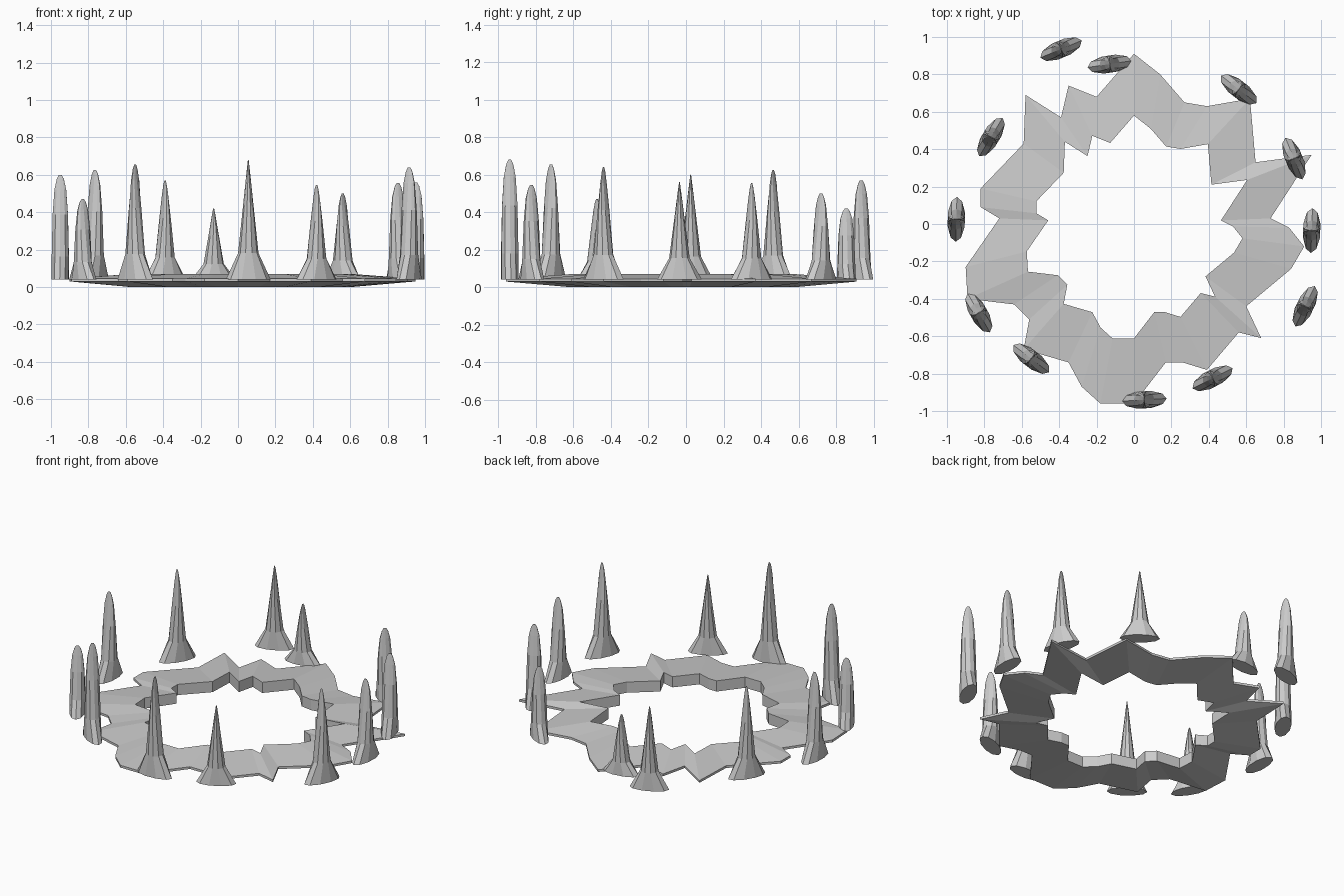
import bpy, bmesh
from math import cos, sin, atan2, pi

if "Cube" in bpy.data.objects:
    bpy.data.objects.remove(bpy.data.objects["Cube"])

# Jagged outer outline of the ring, the inner outline is a scaled copy
OUTLINE = [(0, .91), (.14, .80), (.27, .65), (.39, .63), (.62, .67), (.65, .33),
           (.95, .37), (.73, .03), (.83, -.02), (.91, -.12), (.84, -.24),
           (.60, -.44), (.68, -.61), (.56, -.58), (.39, -.78), (.26, -.74),
           (.17, -.74), (0, -.96), (-.18, -.96), (-.28, -.87), (-.35, -.74),
           (-.59, -.67), (-.56, -.51), (-.64, -.43), (-.89, -.40), (-.90, -.23),
           (-.72, .03), (-.82, .09), (-.82, .19), (-.59, .43), (-.58, .69),
           (-.39, .57), (-.35, .74), (-.20, .68)]
# Ring cross-section: (scale of outline, z)
SECTION = [(1, .03), (1, .045), (.637, .07), (.637, 0)]

# Spikes: x, y, tip height
SPIKES = [(-.39, .935, .57), (-.13, .855, .42), (.56, .72, .50), (.855, .35, .555),
          (.95, -.035, .56), (.915, -.44, .64), (.42, -.825, .545), (.055, -.94, .68),
          (-.55, -.72, .655), (-.83, -.475, .47), (-.95, .025, .60), (-.765, .465, .625)]
# Spike levels: height fraction, half width along the ring, half depth across it
LEVELS = [(0, .12, .048), (.22, .055, .048), (.62, .028, .043),
          (.86, .012, .033), (.96, .005, .02), (1, .002, .008)]
SIDES = 10
BASE_Z = .04


def finish(bm, name):
    bmesh.ops.recalc_face_normals(bm, faces=bm.faces)
    mesh = bpy.data.meshes.new(name)
    bm.to_mesh(mesh)
    bm.free()
    obj = bpy.data.objects.new(name, mesh)
    bpy.context.collection.objects.link(obj)


def bridge(bm, a, b):
    n = len(a)
    for i in range(n):
        j = (i + 1) % n
        bm.faces.new((a[i], a[j], b[j], b[i]))


# Flat jagged ring
bm = bmesh.new()
loops = [[bm.verts.new((x * s, y * s, z)) for x, y in OUTLINE] for s, z in SECTION]
for k in range(4):
    bridge(bm, loops[k], loops[(k + 1) % 4])
finish(bm, "jagged_ring")

# Flared blade-like spikes, broad side facing the centre
for k, (x, y, top) in enumerate(SPIKES):
    bm = bmesh.new()
    a = atan2(y, x)
    rings = []
    for f, wide, deep in LEVELS:
        ring = []
        for i in range(SIDES):
            t = 2 * pi * i / SIDES
            u, v = deep * sin(t), wide * cos(t)
            ring.append(bm.verts.new((x + u * cos(a) - v * sin(a),
                                      y + u * sin(a) + v * cos(a),
                                      BASE_Z + f * (top - BASE_Z))))
        rings.append(ring)
    for lo, hi in zip(rings, rings[1:]):
        bridge(bm, lo, hi)
    bm.faces.new(rings[0][::-1])
    bm.faces.new(rings[-1])
    finish(bm, f"spike_{k + 1}")
